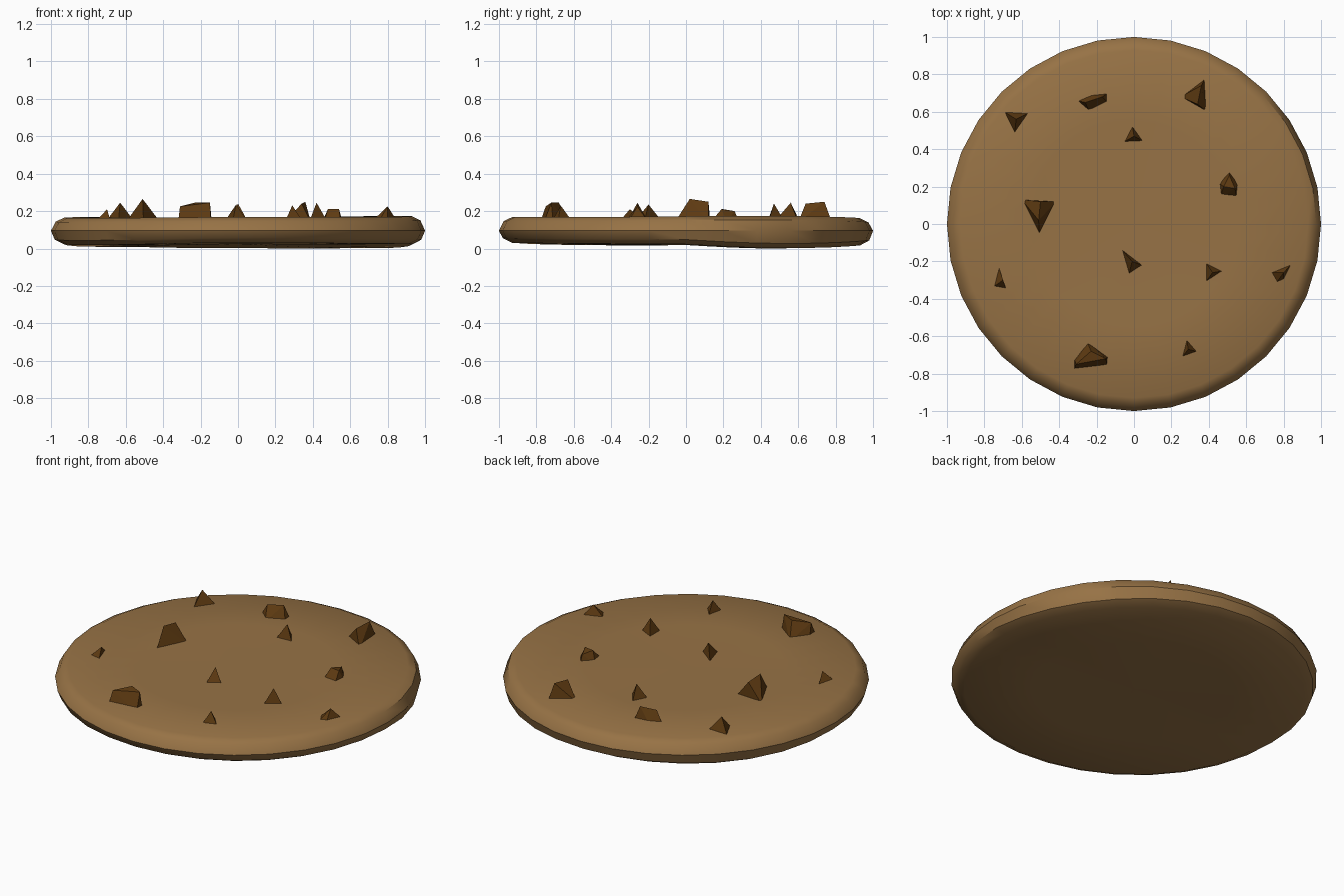
import bpy
import bmesh
from math import sin, cos, pi, radians

cube = bpy.data.objects.get("Cube")
if cube:
    bpy.data.objects.remove(cube)


def make_material(name, colour):
    mat = bpy.data.materials.new(name)
    mat.use_nodes = True
    mat.diffuse_color = (*colour, 1)
    mat.node_tree.nodes["Principled BSDF"].inputs["Base Color"].default_value = (*colour, 1)
    return mat


dough = make_material("baked dough", (0.31, 0.17, 0.06))
chocolate = make_material("chocolate", (0.115, 0.044, 0.006))


def make_object(name, bm, mat):
    bmesh.ops.recalc_face_normals(bm, faces=bm.faces)
    mesh = bpy.data.meshes.new(name)
    bm.to_mesh(mesh)
    bm.free()
    mesh.materials.append(mat)
    obj = bpy.data.objects.new(name, mesh)
    bpy.context.collection.objects.link(obj)
    return obj


# Biscuit: a lathed disc with a soft rim, and gentle unevenness above and below
SIDES = 32
PROFILE = [(0.55, 0.16), (0.93, 0.165), (0.975, 0.143), (1.0, 0.095),
           (0.98, 0.05), (0.93, 0.025), (0.55, 0.02)]


def uneven(angle, z):
    if z > 0.14:
        return 0.008 * max(0, cos(angle)) + 0.003 * sin(3 * angle)
    if z < 0.06:
        return -0.008 * max(0, sin(2 * angle + 0.3)) - 0.006 * sin(angle) ** 3
    return 0


bm = bmesh.new()
rings = []
for radius, z in PROFILE:
    ring = []
    for i in range(SIDES):
        a = 2 * pi * i / SIDES
        height = z + uneven(a, z) * radius
        ring.append(bm.verts.new((radius * cos(a), radius * sin(a), height)))
    rings.append(ring)
for upper, lower in zip(rings, rings[1:]):
    for i in range(SIDES):
        j = (i + 1) % SIDES
        bm.faces.new((upper[i], lower[i], lower[j], upper[j]))
for ring, z in ((rings[0], 0.16), (rings[-1], 0.024)):
    centre = bm.verts.new((0, 0, z))
    for i in range(SIDES):
        bm.faces.new((ring[i], ring[(i + 1) % SIDES], centre))
lowest = min(v.co.z for v in bm.verts)
for v in bm.verts:
    if v.co.z < 0.06:
        v.co.z = max(0, v.co.z - lowest * max(0, sin(pi * v.co.y)))
biscuit = make_object("biscuit", bm, dough)
bpy.context.view_layer.objects.active = biscuit
biscuit.select_set(True)
bpy.ops.object.shade_smooth_by_angle(angle=radians(40))
biscuit.select_set(False)


# Chocolate chips: faceted hulls of a buried footprint and one or more peaks
def chip(name, footprint, *peaks):
    bm = bmesh.new()
    for x, y in footprint:
        bm.verts.new((x, y, 0.14))
    for peak in peaks:
        bm.verts.new(peak)
    result = bmesh.ops.convex_hull(bm, input=bm.verts)
    unused = {g for g in result["geom_interior"] if isinstance(g, bmesh.types.BMVert)}
    bmesh.ops.delete(bm, geom=list(unused), context='VERTS')
    make_object(name, bm, chocolate)


chip("chip_back_right", [(-.71, .61), (-.55, .6), (-.64, .47)], (-.63, .56, .245))
chip("chip_back_long", [(-.31, .66), (-.24, .6), (-.14, .65), (-.14, .7), (-.24, .69)],
     (-.26, .65, .22), (-.17, .68, .23))
chip("chip_back_left", [(.25, .68), (.39, .6), (.38, .78)], (.36, .74, .25), (.34, .64, .24))
chip("chip_back_small", [(-.06, .435), (.055, .44), (-.01, .53)], (0, .47, .24))
chip("chip_left_chunk", [(.45, .22), (.46, .14), (.55, .13), (.56, .22), (.51, .285)],
     (.48, .2, .21), (.54, .19, .21), (.51, .26, .2))
chip("chip_right_large", [(-.6, .13), (-.415, .12), (-.505, -.06)],
     (-.51, .02, .265), (-.5, .12, .25))
chip("chip_right_edge", [(-.765, -.345), (-.68, -.36), (-.73, -.21)], (-.7, -.3, .21))
chip("chip_middle", [(-.075, -.125), (.055, -.225), (-.03, -.28)], (-.01, -.2, .235))
chip("chip_left_middle", [(.38, -.2), (.48, -.25), (.38, -.315)], (.42, -.26, .245))
chip("chip_left_edge", [(.71, -.26), (.855, -.2), (.8, -.31), (.75, -.33)], (.8, -.26, .225))
chip("chip_front_block", [(-.32, -.78), (-.145, -.76), (-.14, -.71), (-.25, -.63), (-.32, -.72)],
     (-.31, -.75, .225), (-.15, -.72, .245), (-.23, -.68, .245))
chip("chip_front_small", [(.25, -.72), (.35, -.685), (.28, -.605)], (.29, -.67, .23))
